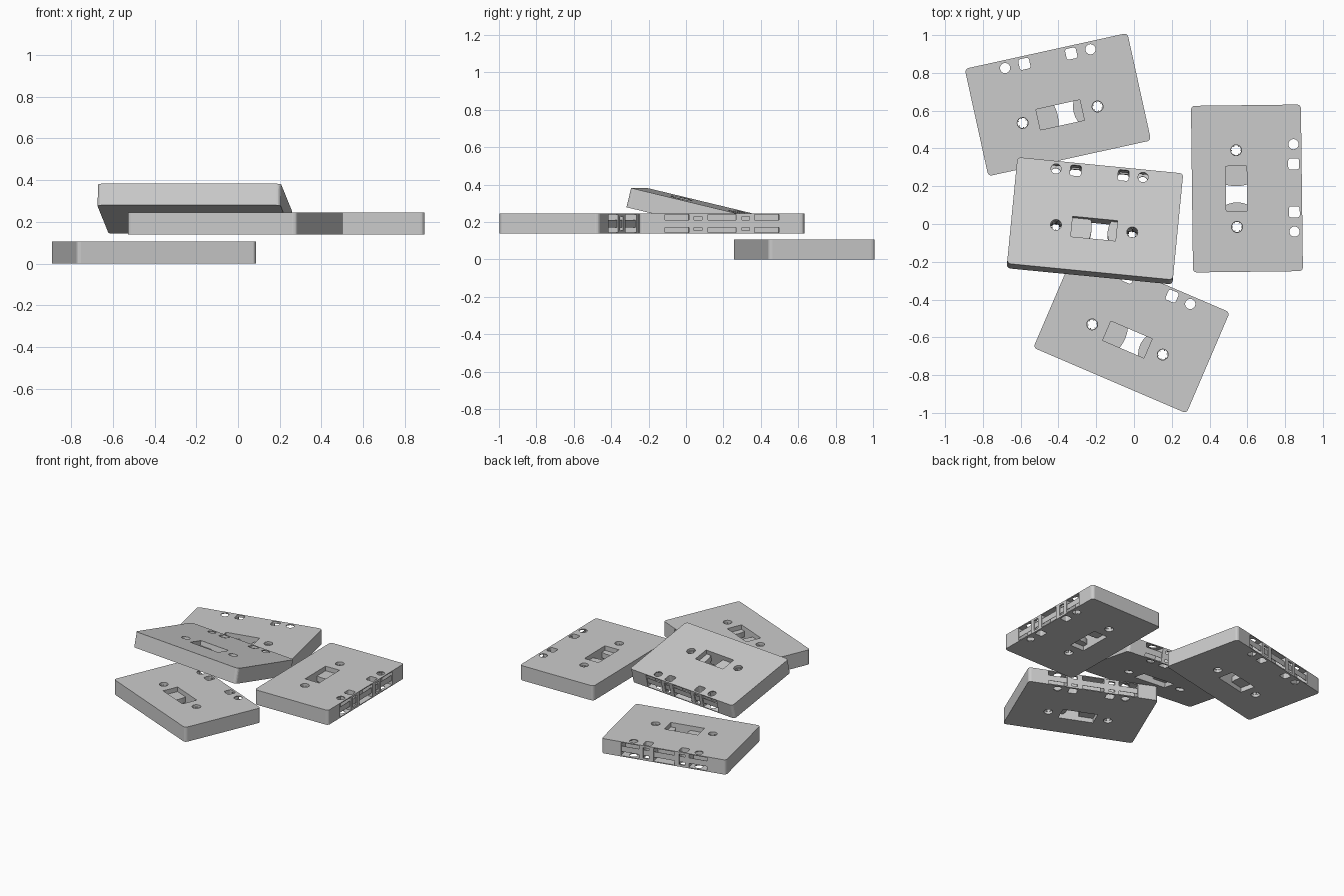
import bpy, bmesh
from math import cos, sin, pi, radians
from mathutils import Euler, Matrix, Vector

cube = bpy.data.objects.get("Cube")
if cube:
    bpy.data.objects.remove(cube, do_unlink=True)

grey = bpy.data.materials.new("light_grey_plastic")
grey.use_nodes = True
grey.diffuse_color = (0.6, 0.6, 0.6, 1)
grey.node_tree.nodes["Principled BSDF"].inputs["Base Color"].default_value = (0.6, 0.6, 0.6, 1)

LENGTH, WIDTH, HEIGHT = 0.882, 0.582, 0.106
HUB_X, HUB_Y = 0.203, -0.055


def prism(name, outline, height, z=0):
    """Extrude a closed outline, centred on z."""
    bm = bmesh.new()
    face = bm.faces.new([bm.verts.new((x, y, z - height / 2)) for x, y in outline])
    top = bmesh.ops.extrude_face_region(bm, geom=[face])["geom"]
    bmesh.ops.translate(bm, vec=(0, 0, height),
                        verts=[v for v in top if isinstance(v, bmesh.types.BMVert)])
    bmesh.ops.recalc_face_normals(bm, faces=bm.faces)
    mesh = bpy.data.meshes.new(name)
    bm.to_mesh(mesh)
    bm.free()
    mesh.materials.append(grey)
    ob = bpy.data.objects.new(name, mesh)
    bpy.context.collection.objects.link(ob)
    return ob


def circle(cx, cy, r, n=24):
    return [(cx + r * cos(2 * pi * i / n), cy + r * sin(2 * pi * i / n)) for i in range(n)]


def box(x0, x1, y0, y1):
    return [(x0, y0), (x1, y0), (x1, y1), (x0, y1)]


def rounded(cx, cy, w, d, r, n=4):
    pts = []
    for q, (sx, sy) in enumerate(((1, 1), (-1, 1), (-1, -1), (1, -1))):
        for i in range(n + 1):
            a = (q + i / n) * pi / 2
            pts.append((cx + sx * (w / 2 - r) + r * cos(a), cy + sy * (d / 2 - r) + r * sin(a)))
    return pts


def boolean(ob, tool, operation="DIFFERENCE"):
    """Apply a boolean and throw the cutter away."""
    mod = ob.modifiers.new("cut", "BOOLEAN")
    mod.operation, mod.solver, mod.object = operation, "EXACT", tool
    bpy.context.view_layer.update()
    result = bpy.data.meshes.new_from_object(ob.evaluated_get(bpy.context.evaluated_depsgraph_get()))
    ob.modifiers.clear()
    ob.data = result
    bpy.data.objects.remove(tool, do_unlink=True)


# Shell with its through holes
shell = prism("shell", rounded(0, 0, LENGTH, WIDTH, 0.02), HEIGHT)
through = HEIGHT * 2
boolean(shell, prism("cutter", box(-0.119, 0.119, -0.111, 0.0), through))
for s in (-1, 1):
    boolean(shell, prism("cutter", circle(s * HUB_X, HUB_Y, 0.029), through))
    boolean(shell, prism("cutter", circle(s * 0.2315, 0.249, 0.027), through))
    boolean(shell, prism("cutter", rounded(s * 0.127, 0.249, 0.058, 0.058, 0.012), through))

# Openings along the tape edge
for x0, x1 in ((-0.305, -0.176), (-0.075, 0.075), (0.176, 0.305)):
    boolean(shell, prism("cutter", box(x0, x1, 0.21, 0.4), 0.094))
for s in (-1, 1):
    boolean(shell, prism("cutter", box(s * 0.128 - 0.021, s * 0.128 + 0.021, 0.25, 0.4), 0.076))

parts = [shell]

# Wound tape seen in the window
for name, side, radius in (("tape_pack_large", -1, 0.19), ("tape_pack_small", 1, 0.13)):
    pack = prism(name, circle(side * HUB_X, HUB_Y, radius, 64), 0.04)
    boolean(pack, prism("cutter", box(-0.125, 0.125, -0.117, 0.006), through), "INTERSECT")
    parts.append(pack)

# Toothed hub rings
for name, side in (("hub_left", 1), ("hub_right", -1)):
    hub = prism(name, circle(side * HUB_X, HUB_Y, 0.031), 0.07)
    teeth = []
    for i in range(6):
        for offset, r in ((-0.4, 0.027), (0, 0.027), (0.4, 0.027), (0.43, 0.021), (0.6, 0.021)):
            a = (i + offset) * pi / 3
            teeth.append((side * HUB_X + r * cos(a), HUB_Y + r * sin(a)))
    boolean(hub, prism("cutter", teeth, through))
    parts.append(hub)

# Tape running across the openings
parts.append(prism("tape_strip", box(-0.31, 0.31, 0.282, 0.284), 0.04))

# Four cassettes lying in a loose pile: centre, tilt and turn
placements = {
    "back": ((-0.403, 0.632, 0.053), 0, 12.4),
    "front": ((-0.013, -0.561, 0.192), 0, -23.2),
    "side": ((0.598, 0.188, 0.192), 0, -89.3),
    "leaning": ((-0.207, 0.017, 0.263), -13.5, -5.6),
}
for label, (centre, tilt, turn) in placements.items():
    place = Matrix.Translation(Vector(centre)) @ Euler((radians(tilt), 0, radians(turn))).to_matrix().to_4x4()
    for part in parts:
        ob = bpy.data.objects.new(label + "_cassette_" + part.name, part.data)
        ob.matrix_world = place
        bpy.context.collection.objects.link(ob)
for part in parts:
    bpy.data.objects.remove(part, do_unlink=True)
